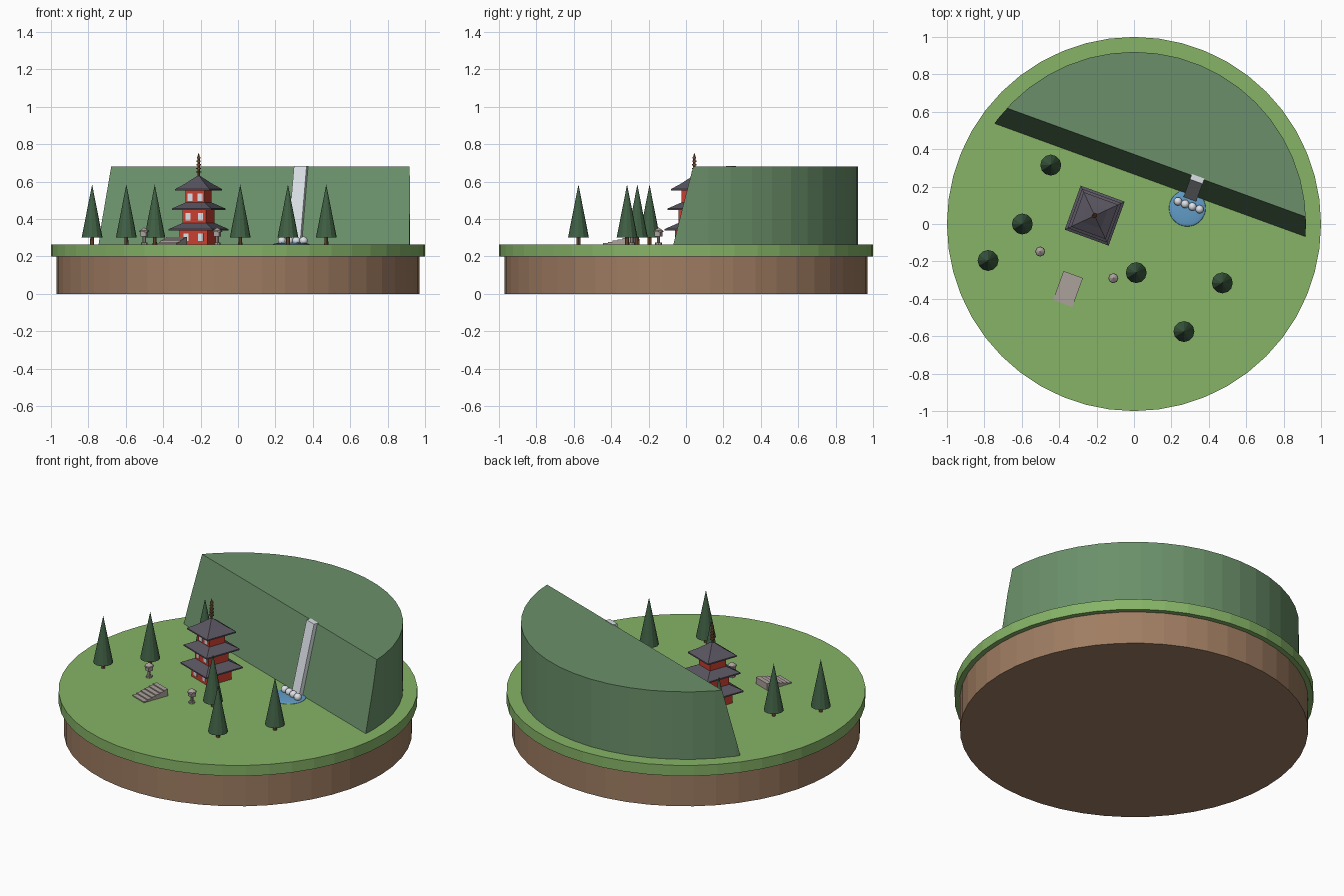
import bpy, bmesh
from math import sin, cos, pi, radians, sqrt
from mathutils import Matrix, Vector

cube = bpy.data.objects.get("Cube")
if cube:
    bpy.data.objects.remove(cube, do_unlink=True)


def material(name, r, g, b):
    m = bpy.data.materials.new(name)
    col = tuple((c / 255) ** 2.2 for c in (r, g, b)) + (1,)
    m.use_nodes = True
    m.diffuse_color = col
    m.node_tree.nodes["Principled BSDF"].inputs["Base Color"].default_value = col
    return m


GRASS = material("grass green", 133, 178, 103)
CLIFF = material("cliff green", 106, 143, 105)
SOIL = material("soil brown", 158, 124, 98)
ROOF = material("slate roof", 90, 86, 97)
RED = material("red wall", 200, 66, 52)
WHITE = material("foam white", 224, 230, 236)
TREE = material("pine green", 66, 96, 70)
WOOD = material("wood brown", 125, 85, 58)
STONE = material("grey stone", 170, 160, 154)
WATER = material("pond blue", 98, 155, 198)

TURN = radians(-20)     # the cliff, pagoda and path share one heading
GROUND = 0.265


def turned(t, n, z=0.0):
    """Point given along the cliff (t) and towards it (n)."""
    return Matrix.Rotation(TURN, 3, 'Z') @ Vector((t, n, z))


def finish(name, bm, mat, loc=(0, 0, 0), rot=0.0):
    bmesh.ops.recalc_face_normals(bm, faces=bm.faces)
    me = bpy.data.meshes.new(name)
    bm.to_mesh(me)
    bm.free()
    me.materials.append(mat)
    ob = bpy.data.objects.new(name, me)
    ob.location = loc
    ob.rotation_euler.z = rot
    bpy.context.collection.objects.link(ob)
    return ob


def lathe(sides, profile, phase=0.0):
    """Faceted solid from (radius, height) pairs, bottom to top."""
    bm = bmesh.new()
    rings = []
    for r, z in profile:
        if r == 0:
            rings.append([bm.verts.new((0, 0, z))] * sides)
        else:
            rings.append([bm.verts.new((r * cos(phase + 2 * pi * i / sides),
                                        r * sin(phase + 2 * pi * i / sides), z))
                          for i in range(sides)])
    for a, b in zip(rings, rings[1:]):
        for i in range(sides):
            j = (i + 1) % sides
            quad = [a[i], a[j], b[j], b[i]]
            bm.faces.new(list(dict.fromkeys(quad)))
    for ring, r in ((rings[0], profile[0][0]), (rings[-1], profile[-1][0])):
        if r > 0:
            bm.faces.new(ring)
    return bm


def square(profile):
    """Four-sided solid from (half width, height) pairs."""
    return lathe(4, [(h * sqrt(2), z) for h, z in profile], pi / 4)


def box(name, mat, size, loc):
    bm = bmesh.new()
    bmesh.ops.create_cube(bm, size=1)
    bmesh.ops.scale(bm, vec=size, verts=bm.verts)
    return finish(name, bm, mat, loc, TURN)


def ball(name, mat, r, loc, flat=1.0):
    bm = bmesh.new()
    bmesh.ops.create_uvsphere(bm, u_segments=32, v_segments=16, radius=r)
    bmesh.ops.scale(bm, vec=(1, 1, flat), verts=bm.verts)
    for f in bm.faces:
        f.smooth = True
    return finish(name, bm, mat, loc)


# Island base
finish("soil_base", lathe(48, [(0.97, 0), (0.97, 0.2)]), SOIL)
finish("grass_top", lathe(48, [(1, 0.2), (1, GROUND)]), GRASS)

# Cliff: round block sliced by a leaning plane
TOP, LEAN = 0.68, 0.1
bm = lathe(48, [(0.92, GROUND), (0.92, TOP)])
cut = bmesh.ops.bisect_plane(
    bm, geom=bm.verts[:] + bm.edges[:] + bm.faces[:],
    plane_co=turned(0, 0.25, GROUND),
    plane_no=turned(0, TOP - GROUND, -LEAN), clear_inner=True)
bmesh.ops.edgeloop_fill(bm, edges=[e for e in bm.edges if e.is_boundary])
finish("cliff", bm, CLIFF)

# Waterfall: slab leaning with the cliff face
FALL = 0.235
bm = bmesh.new()
bmesh.ops.create_cube(bm, size=1)
for v in bm.verts:
    up = v.co.z > 0
    v.co = (FALL + v.co.x * 0.072,
            (0.342 if up else 0.24) + v.co.y * 0.03,
            TOP + 0.003 if up else GROUND)
finish("waterfall", bm, WHITE, rot=TURN)

# Pond and foam
ball("pond", WATER, 0.098, turned(0.239, 0.177, GROUND), 0.1)
for i in range(4):
    ball("foam", WHITE, 0.022, turned(0.241 + (i - 1.5) * 0.041, 0.194, 0.284))

# Pagoda storeys: wall half width, eave half width, floor, eave height
PT, PN = -0.213, -0.03
centre = turned(PT, PN)
storeys = [(0.08, 0.125, GROUND, 0.338),
           (0.067, 0.112, 0.36, 0.448),
           (0.054, 0.098, 0.47, 0.552)]
for wall, eave, low, high in storeys:
    finish("pagoda_wall", square([(wall, low), (wall, high + 0.008)]), RED, centre, TURN)
    last = high == storeys[-1][3]
    crown = [(0.055, high + 0.038), (0.007, high + 0.078)] if last else [(wall - 0.012, high + 0.04)]
    finish("pagoda_roof", square([(eave, high), (eave, high + 0.008)] + crown),
           ROOF, centre, TURN)
    for side in (-1, 1):
        box("window", WHITE, (0.028, 0.006, 0.04),
            turned(PT + side * wall * 0.52, PN - wall, high - 0.036))

# Spire with rings
finish("spire", lathe(8, [(0.006, 0.62), (0.006, 0.735), (0, 0.755)]), WOOD, centre)
for i in range(5):
    z = 0.648 + i * 0.019
    r = 0.014 - i * 0.001
    finish("spire_ring", lathe(12, [(r, z), (r, z + 0.007)]), WOOD, centre)

# Stairs climbing towards the pagoda
for i in range(6):
    h = 0.0067 * (i + 1)
    box("stair_step", STONE, (0.11, 0.0275, h),
        turned(PT, -0.516 + i * 0.0275, GROUND + h / 2))

# Stone lanterns on each side of the path
for side in (-1, 1):
    spot = turned(PT + side * 0.208, -0.31, GROUND)
    finish("lantern_post", lathe(8, [(0.018, 0), (0.018, 0.01), (0.009, 0.01), (0.009, 0.042)]),
           STONE, spot)
    finish("lantern_house", square([(0.016, 0.042), (0.016, 0.068)]), STONE, spot, TURN)
    finish("lantern_cap", lathe(8, [(0.027, 0.066), (0.025, 0.073), (0, 0.09)]), STONE, spot)

# Pine trees
for x, y in [(-0.78, -0.195), (-0.597, 0), (-0.445, 0.315),
             (0.012, -0.26), (0.472, -0.315), (0.267, -0.575)]:
    finish("tree_trunk", lathe(8, [(0.011, 0), (0.009, 0.06)]), WOOD, (x, y, GROUND))
    finish("tree_crown", lathe(12, [(0.056, 0.035), (0, 0.32)]), TREE, (x, y, GROUND))
